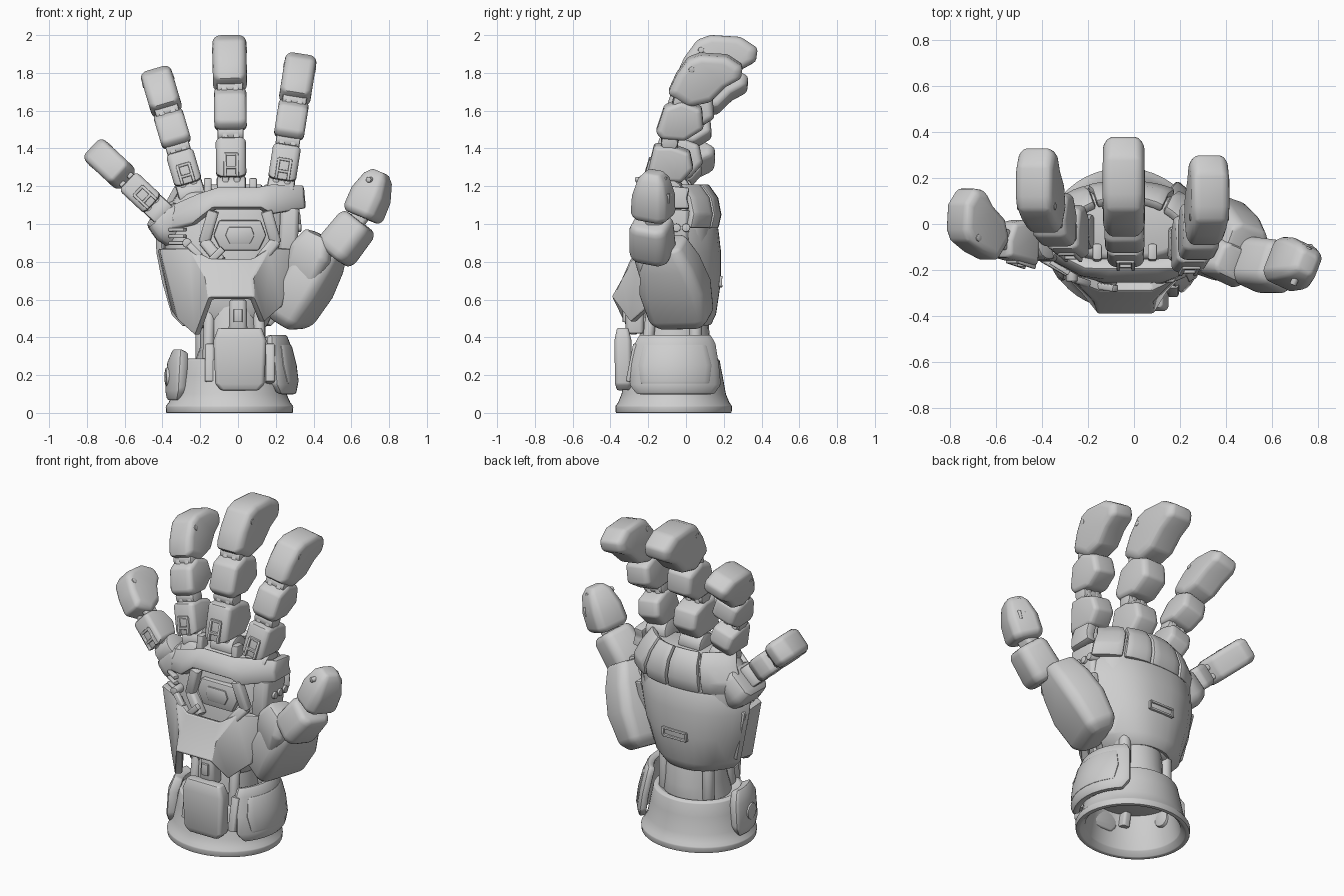
import bpy, bmesh, math
from mathutils import Vector, Matrix

if "Cube" in bpy.data.objects:
    bpy.data.objects.remove(bpy.data.objects["Cube"])

grey = bpy.data.materials.new("armour_grey")
grey.diffuse_color = (0.62, 0.62, 0.62, 1)
grey.use_nodes = True
grey.node_tree.nodes["Principled BSDF"].inputs["Base Color"].default_value = grey.diffuse_color


def finish(name, bm, bevel=0.015, solid=0, matrix=None, angle=35):
    """Turn a bmesh into a bevelled, smooth-shaded part."""
    bmesh.ops.recalc_face_normals(bm, faces=bm.faces)
    me = bpy.data.meshes.new(name)
    bm.to_mesh(me)
    bm.free()
    if matrix:
        me.transform(matrix)
    ob = bpy.data.objects.new(name, me)
    bpy.context.collection.objects.link(ob)
    if solid:
        m = ob.modifiers.new("thickness", 'SOLIDIFY')
        m.thickness, m.offset = solid, 0
    if bevel:
        m = ob.modifiers.new("bevel", 'BEVEL')
        m.width, m.segments, m.limit_method, m.angle_limit = bevel, 2, 'ANGLE', math.radians(28)
    dg = bpy.context.evaluated_depsgraph_get()
    ob.data = bpy.data.meshes.new_from_object(ob.evaluated_get(dg))
    ob.modifiers.clear()
    ob.data.materials.clear()
    ob.data.materials.append(grey)
    bpy.ops.object.select_all(action='DESELECT')
    ob.select_set(True)
    bpy.context.view_layer.objects.active = ob
    bpy.ops.object.shade_smooth_by_angle(angle=math.radians(angle))
    return ob


def loft(name, rings, bevel=0.015, caps=True, matrix=None):
    bm = bmesh.new()
    vs = [[bm.verts.new(p) for p in r] for r in rings]
    n = len(rings[0])
    for a, b in zip(vs, vs[1:]):
        for i in range(n):
            j = (i + 1) % n
            bm.faces.new((a[i], a[j], b[j], b[i]))
    if caps:
        bm.faces.new(vs[0])
        bm.faces.new(vs[-1])
    return finish(name, bm, bevel, 0, matrix)


def plate(name, rows, solid=0.04, bevel=0.012):
    """Curved armour plate from a grid of points."""
    bm = bmesh.new()
    vs = [[bm.verts.new(p) for p in r] for r in rows]
    for a, b in zip(vs, vs[1:]):
        for i in range(len(a) - 1):
            bm.faces.new((a[i], a[i + 1], b[i + 1], b[i]))
    return finish(name, bm, bevel, solid)


def oval(z, cx, cy, rx, ry, n=32, p=1.0):
    pts = []
    for i in range(n):
        c, s = math.cos(2 * math.pi * i / n), math.sin(2 * math.pi * i / n)
        pts.append((cx + rx * math.copysign(abs(c) ** p, c), cy + ry * math.copysign(abs(s) ** p, s), z))
    return pts


def limb(name, p0, p1, stations, depth_dir=(0, 1, 0), bevel=0.018):
    """Chamfered box between two points; stations are (t, width, depth)."""
    p0, p1 = Vector(p0), Vector(p1)
    d = p1 - p0
    z = d.normalized()
    y = Vector(depth_dir)
    y = (y - z * y.dot(z)).normalized()
    x = y.cross(z)
    rings = []
    for t, w, h in stations:
        w, h = w / 2, h / 2
        c = 0.35 * min(w, h)
        pts = [(w, c - h), (w, h - c), (w - c, h), (c - w, h), (-w, h - c), (-w, c - h), (c - w, -h), (w - c, -h)]
        rings.append([p0 + d * t + x * a + y * b for a, b in pts])
    return loft(name, rings, bevel)


def bar(name, p0, p1, w, h, bevel=0.008):
    return limb(name, p0, p1, [(0, w, h), (1, w, h)], bevel=bevel)


def rod(name, p0, p1, r, n=16):
    p0, p1 = Vector(p0), Vector(p1)
    bm = bmesh.new()
    bmesh.ops.create_cone(bm, cap_ends=True, segments=n, radius1=r, radius2=r, depth=(p1 - p0).length)
    m = Matrix.Translation((p0 + p1) / 2) @ (p1 - p0).to_track_quat('Z', 'Y').to_matrix().to_4x4()
    return finish(name, bm, r * 0.2, 0, m)


# ---- fingers: side profiles (y, z) extruded across the finger ----
PROX = [(-.12, .05), (-.07, .26), (.03, .26), (.14, .22), (.16, .12), (.09, .04)]
MID = [(-.06, .34), (-.01, .49), (.09, .53), (.21, .48), (.22, .36), (.11, .29), (-.03, .30)]
TIP = [(.01, .57), (.06, .68), (.13, .775), (.20, .80), (.36, .79), (.45, .73), (.44, .66), (.35, .61), (.26, .52), (.13, .49)]


def slab(name, prof, w, m, inset=.86, bevel=.014):
    """Extruded profile with chamfered flanks."""
    cy, cz = (sum(q) / len(prof) for q in zip(*prof))
    rings = [[(x * w, cy + (a - cy) * k, cz + (b - cz) * k) for a, b in prof]
             for x, k in ((-.5, inset), (-.36, 1), (.36, 1), (.5, inset))]
    loft(name, rings, bevel, matrix=m)


def finger(name, base, tilt, s, w, short=False):
    m = Matrix.Translation(base) @ Matrix.Rotation(math.radians(tilt), 4, 'Y') @ Matrix.Diagonal((1, s * (.82 if short else 1), s, 1))
    dy, dz = (-.1, -.24) if short else (0, 0)
    tip = [(a + dy, b + dz) for a, b in TIP]
    slab(name + "_proximal", PROX, w * .93, m)
    if not short:
        slab(name + "_middle", MID, w * 1.0, m)
        joints = [(.0, -.06), (.02, .28), (.09, .52), (.2, .64)]
    else:
        joints = [(.0, -.06), (.02, .2), (.1, .42)]
    slab(name + "_tip", tip, w * 1.05, m, .82, .02)
    # links and pins in the joints
    for i, (a, b) in enumerate(zip(joints, joints[1:])):
        for side in (-1, 1):
            x = side * .03
            bar(f"{name}_link_{i}_{side}", m @ Vector((x, *a)), m @ Vector((x, *b)), .035, .09)
    for i, (a, b) in enumerate(joints[1:-1]):
        rod(f"{name}_joint_pin_{i}", m @ Vector((-w * .4, a, b)), m @ Vector((w * .4, a, b)), .045)
    a, b = .15 + dy, .72 + dz
    rod(name + "_tip_pin", m @ Vector((-w * .54, a, b)), m @ Vector((w * .54, a, b)), .016)
    # front window frame on the first segment
    for side in (-1, 1):
        bar(f"{name}_frame_side_{side}", m @ Vector((side * .032, -.12, .05)), m @ Vector((side * .032, -.085, .17)), .016, .03, .004)
    for k, t in enumerate((.1, .17)):
        y = -.12 + (t - .05) * .29
        bar(f"{name}_frame_bar_{k}", m @ Vector((-.035, y, t)), m @ Vector((.035, y, t)), .016, .03, .004)
    rod(name + "_socket", m @ Vector((-w * .45, .02, -.02)), m @ Vector((w * .45, .02, -.02)), .075)


finger("middle_finger", (-.035, -.07, 1.2), -.8, 1, .172)
finger("index_finger", (.225, -.105, 1.19), 9, .9, .16)
finger("ring_finger", (-.25, -.05, 1.175), -16.5, .845, .16)
finger("little_finger", (-.42, -.095, 1.075), -47, .87, .145, True)

# ---- thumb, turned outwards ----
OUT = (.42, .9, 0)
limb("thumb_base_armour", (.255, -.015, .47), (.485, -.11, .90),
     [(0, .13, .24), (.1, .2, .33), (.45, .24, .36), (.75, .23, .30), (1, .19, .2)], (.33, .94, 0), bevel=.022)
limb("thumb_base_front", (.33, -.15, .7), (.44, -.17, .94), [(0, .2, .12), (.6, .24, .18), (1, .16, .14)], OUT)
limb("thumb_middle", (.5, -.175, .83), (.645, -.185, 1.015), [(0, .17, .18), (.15, .21, .22), (.85, .2, .21), (1, .17, .18)], OUT)
limb("thumb_tip", (.655, -.175, 1.035), (.755, -.17, 1.275),
     [(0, .16, .17), (.1, .19, .21), (.5, .19, .2), (.86, .135, .15), (1, .08, .09)], OUT, bevel=.02)
bar("thumb_link", (.45, -.15, .78), (.68, -.17, 1.08), .09, .1)
rod("thumb_tip_pin", (.69, -.265, 1.235), (.76, -.1, 1.235), .015)
rod("thumb_lower_pin", (.28, -.19, .6), (.29, .0, .6), .035)
for i in range(2):
    rod(f"thumb_vent_{i}", (.715 + .04 * i, -.085 - .012 * i, 1.11), (.73 + .04 * i, -.085 - .012 * i, 1.16), .01)

# ---- palm core and wrist core ----
loft("palm_core", [oval(*r, p=.8) for r in [
    (.45, -.05, -.05, .2, .15), (.6, -.05, -.05, .27, .19), (.85, -.06, -.03, .33, .18),
    (1.05, -.06, -.02, .34, .17), (1.17, -.04, -.01, .27, .14)]], .02)
loft("wrist_core", [oval(*r, n=24) for r in [(.24, -.04, -.06, .2, .2), (.35, -.03, -.06, .17, .19), (.6, -.03, -.06, .17, .17)]], .01)
for s in (-1, 1):
    rod(f"wrist_piston_front_{s}", (-.02 + s * .14, -.22, .24), (-.02 + s * .13, -.18, .55), .03)
    rod(f"wrist_piston_rear_{s}", (-.04 + s * .15, .05, .24), (-.04 + s * .15, .05, .55), .035)
    bar(f"wrist_collar_{s}", (-.03 + s * .16, -.16, .36), (-.03 + s * .16, .06, .36), .06, .05)
limb("wrist_buckle", (0, -.27, .42), (0, -.27, .6), [(0, .1, .1), (1, .09, .1)], bevel=.01)
bar("wrist_buckle_slot", (0, -.325, .48), (0, -.325, .55), .045, .02, .004)
bar("palm_side_block", (.265, -.09, .86), (.275, -.08, 1.08), .1, .2)

# ---- front shield, faceted, with the lobe on the thumb side cut shorter ----
CX = -.045
half = {'a': (.1, -.27, .81), 'b': (.1, -.375, .605), 'g': (.11, -.32, .7), 'f': (.2, -.23, .87), 'c': (.17, -.28, .41),
        'd': (.255, -.19, .49), 'e': (.35, -.15, .87), 'h': (.36, .03, .87), 'i': (.29, .01, .55)}
bm = bmesh.new()
V = {(k, s): bm.verts.new((CX + s * x + (.02 if s > 0 and k in 'ab' else 0), y, z + (.07 if s > 0 and k in 'cd' else 0)))
     for k, (x, y, z) in half.items() for s in (-1, 1)}
for s in (-1, 1):
    for f in ('afg', 'gfcb', 'fedc', 'ehid'):
        bm.faces.new([V[k, s] for k in f])
for p, q in ('ag', 'gb'):
    bm.faces.new((V[p, -1], V[p, 1], V[q, 1], V[q, -1]))
finish("front_shield", bm, .01, .045, angle=20)

# ---- upper front guard and recessed panel ----
low = [(-.40, .0, .93), (-.44, -.09, .94), (-.23, -.2, 1.0), (-.13, -.23, 1.08), (.12, -.23, 1.08), (.17, -.21, 1.05), (.33, -.12, 1.08), (.33, .02, 1.08)]
top = [(-.36, .0, 1.08), (-.40, -.08, 1.06), (-.2, -.17, 1.15), (-.1, -.17, 1.18), (.1, -.17, 1.18), (.17, -.17, 1.2), (.32, -.1, 1.2), (.32, .02, 1.19)]
plate("knuckle_guard_front", [low, [tuple((a + b) / 2 - (.015 if k == 1 else 0) for k, (a, b) in enumerate(zip(p, q))) for p, q in zip(low, top)], top], .06)
for s in (-1, 1):
    bar(f"panel_frame_{s}", (.01 + s * .14, -.225, 1.07), (.01 + s * .19, -.205, .9), .06, .06)
    bar(f"panel_frame_low_{s}", (.01 + s * .19, -.205, .91), (.01 + s * .1, -.24, .8), .06, .06)
    bar(f"knuckle_post_{s}", (-.04 + s * .12, -.13, 1.12), (-.04 + s * .12, -.12, 1.24), .04, .07)
hexa = [(-.13, .94), (-.1, 1.02), (.12, 1.02), (.15, .94), (.11, .86), (-.09, .86)]
loft("recessed_panel", [[(x, y, z) for x, z in hexa] for y in (-.222, -.17)], .01)
loft("recessed_panel_cap", [[(.01 + (x - .01) * .55, y, .94 + (z - .94) * .55) for x, z in hexa] for y in (-.23, -.2)], .006)
bar("lever_long", (-.08, -.28, .87), (-.18, -.265, .77), .035, .03)
bar("lever_short", (-.26, -.24, .89), (-.2, -.26, .83), .035, .03)
rod("lever_pivot", (-.27, -.25, .9), (-.27, -.15, .9), .025)
for i in range(3):
    rod(f"side_stud_{i}", (.26, -.1 + .05 * i, .98), (.335, -.1 + .05 * i, .98), .022)
    bar(f"left_rib_{i}", (-.36, -.16, .9 + .035 * i), (-.28, -.21, .9 + .035 * i), .02, .03, .005)


# ---- back of the hand ----
def back_row(z, cx, hw, y, drop, a=-1, b=1, n=12):
    us = [a + (b - a) * i / n for i in range(n + 1)]
    return [(cx + hw * u, y - drop * abs(u) ** 2.6, z) for u in us]


plate("back_plate", [back_row(z, -.06, hw, y, .185) for z, hw, y in
                     [(.47, .22, .11), (.53, .28, .138), (.7, .33, .163), (.85, .36, .163), (.98, .365, .148)]], .045)
for i, (a, b) in enumerate([(-1, -.46), (-.43, .12), (.15, .58), (.61, 1)]):
    plate(f"rear_knuckle_plate_{i}", [back_row(z, -.04, hw, y, .14, a, b, 4) for z, hw, y in
                                      [(.98, .365, .15), (1.05, .36, .165), (1.13, .32, .15), (1.2, .28, .10)]], .045)
for k, z in enumerate((.672, .718)):
    bar(f"back_slot_rim_{k}", (-.13, .183, z), (.03, .183, z), .014, .02, .004)
for k, x in enumerate((-.13, .03)):
    bar(f"back_slot_end_{k}", (x, .181, .67), (x, .181, .72), .014, .02, .004)
# cup around the little finger root
limb("little_finger_cup", (-.29, -.02, .93), (-.415, -.04, 1.06), [(0, .18, .2), (.5, .22, .27), (1, .19, .24)], bevel=.03)

# ---- wrist cuff, open below ----
E = (-.045, -.065)
cuff = [(.24, .24), (.03, .28), (0, .31), (0, .335), (.035, .338), (.055, .322), (.1, .302), (.2, .282), (.28, .265), (.29, .24), (.26, .18)]
loft("wrist_cuff", [oval(z, *E, r, r * .915, n=48) for z, r in cuff], .004, caps=False)
loft("cuff_floor", [oval(z, *E, .245, .225) for z in (.235, .26)], .005)


def arc_plate(name, a0, a1, rows, solid=.045, n=10):
    plate(name, [[(E[0] + r * math.cos(t), E[1] + r * .92 * math.sin(t), z) for t in
                  [math.radians(a0 + k + (a1 - a0 - 2 * k) * i / n) for i in range(n + 1)]] for z, r, k in rows], solid, .015)


arc_plate("right_cuff_plate", -46, 50, [(.1, .33, 8), (.15, .34, 0), (.25, .325, 0), (.36, .30, 0), (.41, .28, 4)])
arc_plate("right_cuff_inset", -36, 39, [(.15, .348, 4), (.25, .336, 0), (.36, .308, 3)], .04)
arc_plate("left_cuff_plate", 163, 217, [(.07, .30, 6), (.12, .31, 0), (.26, .3, 0), (.33, .27, 8)], .06)
rod("left_cuff_knob", (-.28, -.1, .19), (-.385, -.11, .19), .05, 20)
limb("front_cuff_panel", (.01, -.33, .12), (.01, -.335, .45), [(0, .2, .07), (.1, .26, .09), (.8, .28, .09), (1, .23, .06)], bevel=.015)
for s in (-1, 1):
    bar(f"panel_bracket_{s}", (.01 + s * .16, -.28, .16), (.01 + s * .16, -.24, .36), .05, .08)
